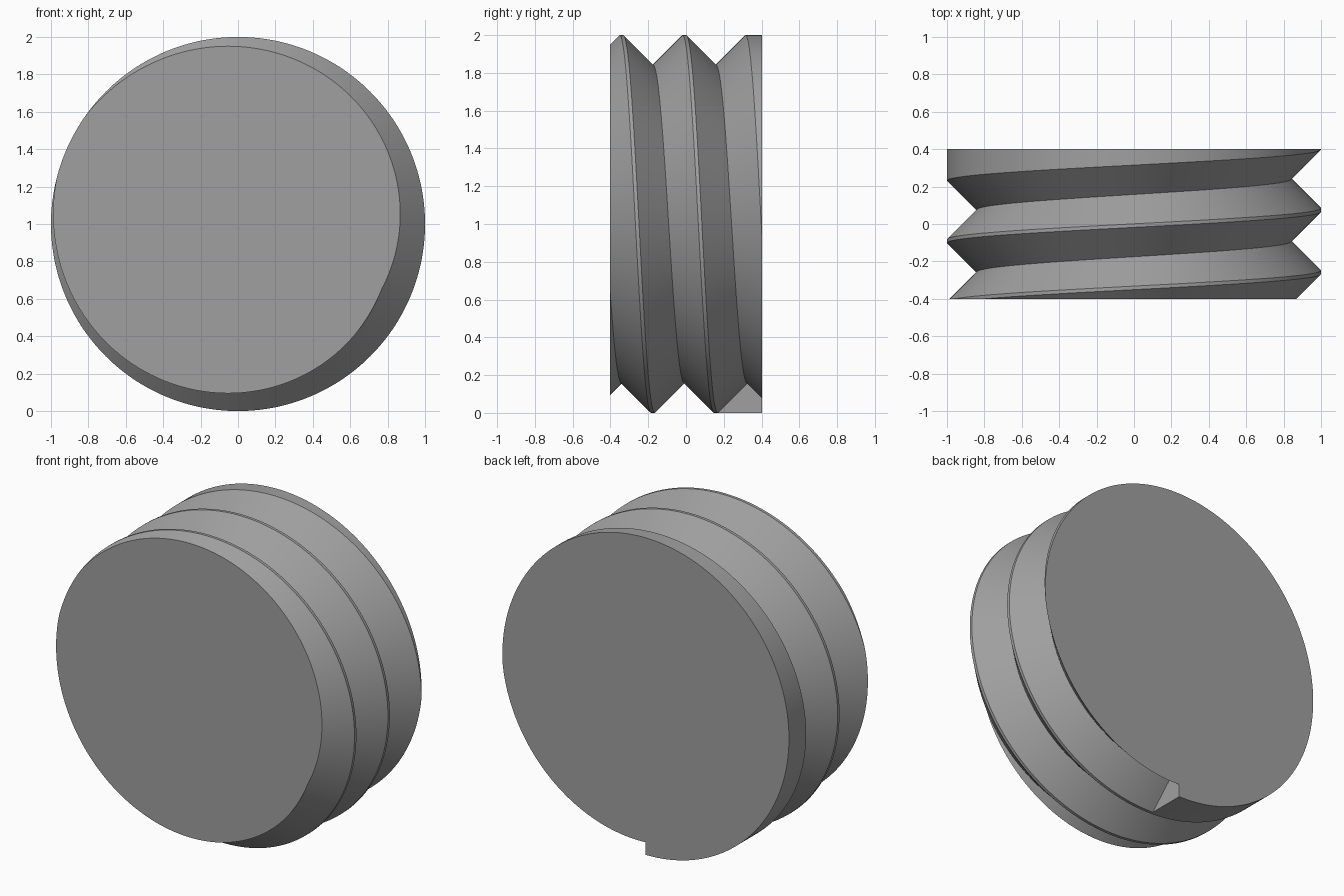
import bpy, bmesh, math

if "Cube" in bpy.data.objects:
    bpy.data.objects.remove(bpy.data.objects["Cube"])

R, HALF = 1.0, 0.402        # disc radius and half thickness
PITCH, DEPTH = 0.333, 0.157 # helical groove spacing and depth (45 degree flanks)
TOP_ROOT = -0.175           # y of the groove bottom at the top of the disc
N = 240                     # angular steps, one turn starting at the bottom
TURNS = (-1, 0, 1)


def roots(t):
    return [TOP_ROOT + PITCH * (t / (2 * math.pi) + k) for k in TURNS]


def column(t):
    """Points across the rim at angle t: groove edges and bottoms, clipped to the end faces."""
    rs = roots(t)
    ys = [-HALF] + [r + d for r in rs for d in (-DEPTH, 0, DEPTH)] + [HALF]
    pts = []
    for y in ys:
        y = max(-HALF, min(HALF, y))
        rad = R - max(0, max(DEPTH - abs(y - r) for r in rs))
        pts.append((rad * math.sin(t), y, R + rad * math.cos(t)))
    return pts


bm = bmesh.new()
cols = [[bm.verts.new(p) for p in column(-math.pi + 2 * math.pi * i / N)]
        for i in range(N + 1)]

# threaded rim
for a, b in zip(cols, cols[1:]):
    for j in range(len(a) - 1):
        bm.faces.new((a[j], a[j + 1], b[j + 1], b[j]))

# flat end faces
bm.faces.new([c[0] for c in cols[:-1]])
bm.faces.new([c[-1] for c in reversed(cols)])

# wall where the groove stops at the back
last = cols[-1]
bm.faces.new((last[7], last[8], last[9], cols[0][-1]))

bmesh.ops.remove_doubles(bm, verts=bm.verts, dist=0.0002)
bmesh.ops.recalc_face_normals(bm, faces=bm.faces)

mesh = bpy.data.meshes.new("threaded_disc")
bm.to_mesh(mesh)
bm.free()
disc = bpy.data.objects.new("threaded_disc", mesh)
bpy.context.collection.objects.link(disc)

grey = bpy.data.materials.new("mid grey")
grey.diffuse_color = (0.35, 0.35, 0.35, 1)
grey.use_nodes = True
grey.node_tree.nodes["Principled BSDF"].inputs["Base Color"].default_value = grey.diffuse_color
mesh.materials.append(grey)

bpy.context.view_layer.objects.active = disc
disc.select_set(True)
bpy.ops.object.shade_smooth_by_angle(angle=math.radians(25))
